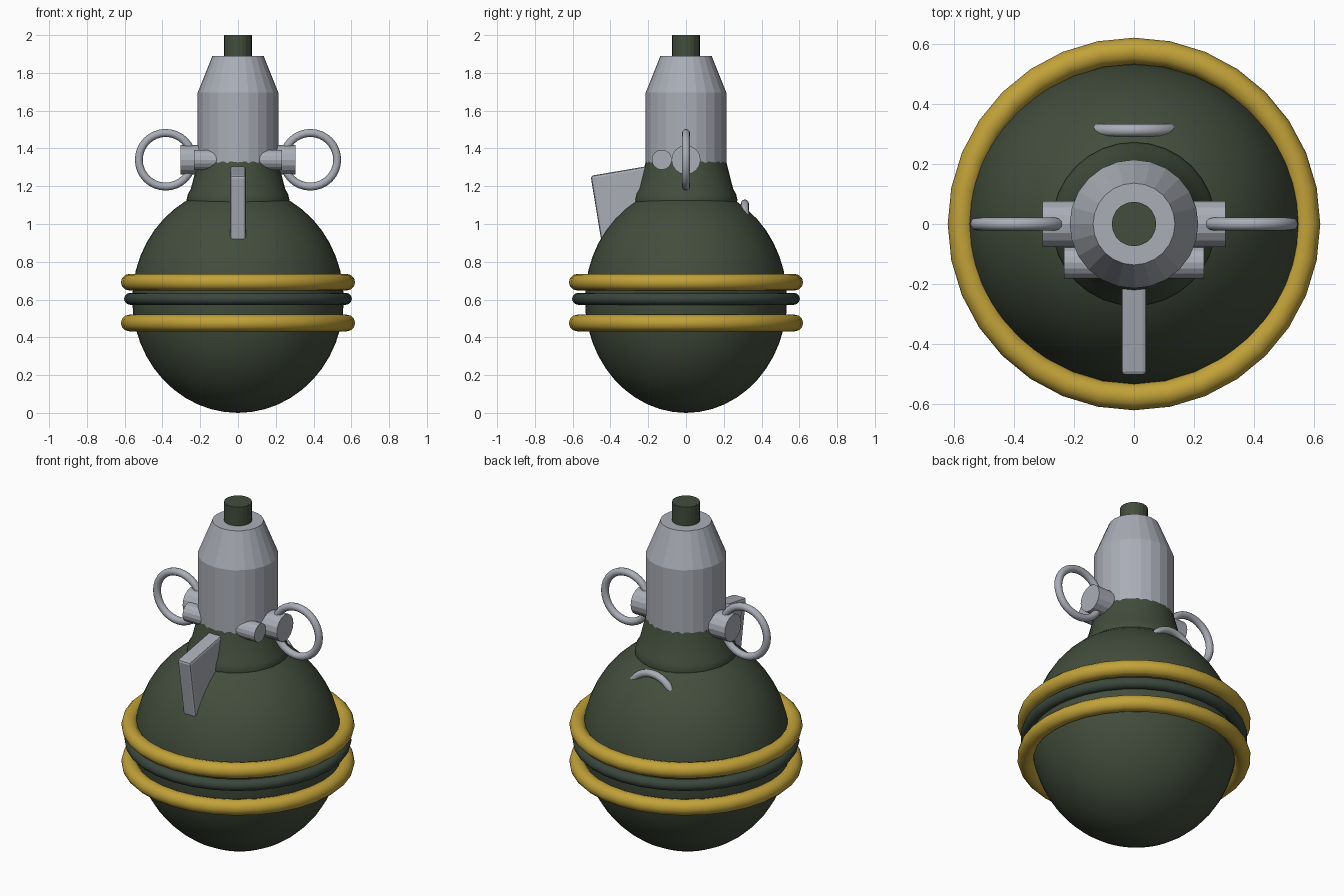
import bpy, bmesh, math
from mathutils import Matrix

if "Cube" in bpy.data.objects:
    bpy.data.objects.remove(bpy.data.objects["Cube"])


def material(name, rgb):
    m = bpy.data.materials.new(name)
    m.diffuse_color = (*rgb, 1)
    m.use_nodes = True
    m.node_tree.nodes["Principled BSDF"].inputs["Base Color"].default_value = m.diffuse_color
    return m


GREEN = material("olive_green", (0.055, 0.074, 0.045))
DARK = material("grey_green", (0.042, 0.062, 0.046))
SILVER = material("silver_grey", (0.40, 0.42, 0.47))
YELLOW = material("mustard_yellow", (0.54, 0.36, 0.04))


def finish(name, mat, smooth=None):
    ob = bpy.context.object
    ob.name = name
    ob.data.materials.append(mat)
    if smooth:
        bpy.ops.object.shade_smooth_by_angle(angle=math.radians(smooth))
    return ob


def torus(name, mat, loc, major, minor, rot=(0, 0, 0), seg=32, sides=12):
    bpy.ops.mesh.primitive_torus_add(location=loc, rotation=rot, major_radius=major,
                                     minor_radius=minor, major_segments=seg, minor_segments=sides)
    return finish(name, mat, 60)


def rod(name, mat, loc, radius, length, axis="Z", sides=16):
    rot = (0, math.pi / 2, 0) if axis == "X" else (0, 0, 0)
    bpy.ops.mesh.primitive_cylinder_add(vertices=sides, radius=radius, depth=length,
                                        location=loc, rotation=rot)
    return finish(name, mat)


def from_bmesh(name, mat, bm, smooth=None):
    bmesh.ops.recalc_face_normals(bm, faces=bm.faces)
    me = bpy.data.meshes.new(name)
    bm.to_mesh(me)
    bm.free()
    ob = bpy.data.objects.new(name, me)
    bpy.context.collection.objects.link(ob)
    bpy.ops.object.select_all(action="DESELECT")
    ob.select_set(True)
    bpy.context.view_layer.objects.active = ob
    return finish(name, mat, smooth)


def lathe(name, mat, profile, sides=24, smooth=None):
    bm = bmesh.new()
    rings = [[bm.verts.new((r * math.cos(2 * math.pi * i / sides),
                            r * math.sin(2 * math.pi * i / sides), z))
              for i in range(sides)] for r, z in profile]
    for a, b in zip(rings, rings[1:]):
        for i in range(sides):
            j = (i + 1) % sides
            bm.faces.new((a[i], a[j], b[j], b[i]))
    bm.faces.new(rings[0])
    bm.faces.new(rings[-1])
    return from_bmesh(name, mat, bm, smooth)


# Egg-round body, slightly narrower front to back
bpy.ops.mesh.primitive_uv_sphere_add(segments=48, ring_count=24, radius=1, location=(0, 0, 0.6))
body = finish("body", GREEN, 60)
body.scale = (0.56, 0.535, 0.6)

# Bands around the belly
torus("upper_band", YELLOW, (0, 0, 0.692), 0.576, 0.044)
torus("middle_band", DARK, (0, 0, 0.604), 0.571, 0.032)
torus("lower_band", YELLOW, (0, 0, 0.476), 0.576, 0.044)

# Neck with a rounded foot
lathe("neck", GREEN, [(0.24, 1.06), (0.27, 1.11), (0.272, 1.13), (0.265, 1.16),
                      (0.25, 1.185), (0.213, 1.33)], 32, 40)

# Metal fuse housing and top pin
lathe("fuse_housing", SILVER, [(0.214, 1.32), (0.214, 1.695), (0.136, 1.89)])
rod("top_pin", GREEN, (0, 0, 1.93), 0.074, 0.14, sides=20)

# Cross pegs
rod("main_peg", SILVER, (0, 0, 1.34), 0.077, 0.61, "X")
rod("small_peg", SILVER, (0, -0.128, 1.34), 0.053, 0.466, "X")

# Pull rings on both sides and a half-buried ring at the back
flat = (math.pi / 2, 0, 0)
for side, x in (("left", -0.383), ("right", 0.383)):
    torus(side + "_pull_ring", SILVER, (x, 0, 1.34), 0.142, 0.021, flat)
torus("back_ring", SILVER, (0, 0.312, 0.967), 0.142, 0.021, flat)

# Lever plate at the front, sunk into the body
bm = bmesh.new()
outline = [(-0.505, 1.255), (-0.2, 1.307), (-0.17, 1.12), (-0.3, 0.86), (-0.44, 0.86)]
face = bm.faces.new([bm.verts.new((-0.042, y, z)) for y, z in outline])
ext = bmesh.ops.extrude_face_region(bm, geom=[face])
bmesh.ops.translate(bm, vec=(0.084, 0, 0),
                    verts=[v for v in ext["geom"] if isinstance(v, bmesh.types.BMVert)])
lever = from_bmesh("lever", SILVER, bm)
bevel = lever.modifiers.new("rounded_edges", "BEVEL")
bevel.width = 0.014
bevel.segments = 2
